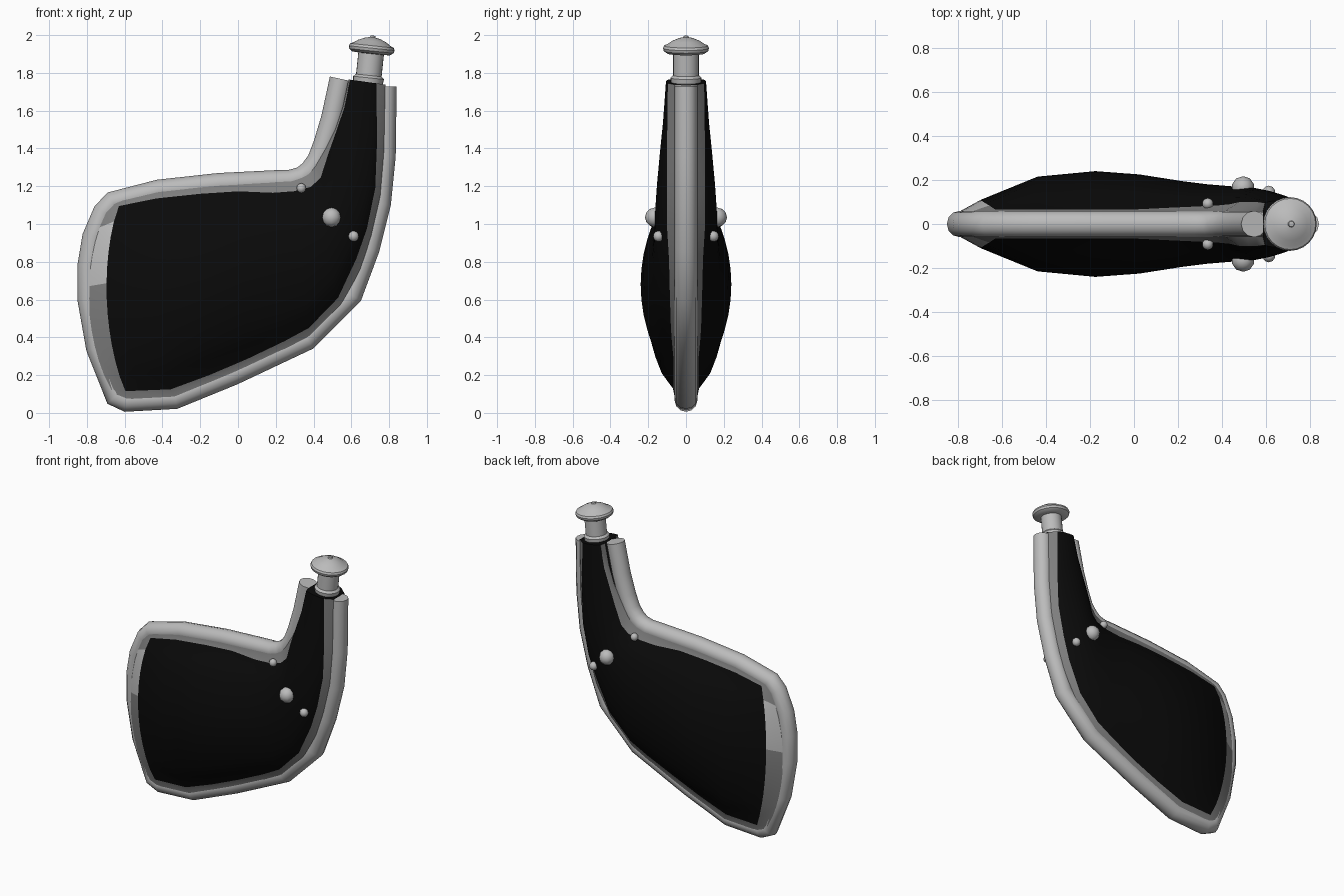
import bpy, bmesh, math
from mathutils import Vector

cube = bpy.data.objects.get("Cube")
if cube:
    bpy.data.objects.remove(cube)


def material(name, value):
    m = bpy.data.materials.new(name)
    m.use_nodes = True
    color = (value, value, value, 1)
    m.diffuse_color = color
    m.node_tree.nodes["Principled BSDF"].inputs["Base Color"].default_value = color
    return m


BLACK = material("black", 0.003)
LIGHT = material("light grey", 0.5)
DARK = material("dark grey", 0.21)


def finish(name, bm, mats, angle=40):
    mesh = bpy.data.meshes.new(name)
    bmesh.ops.recalc_face_normals(bm, faces=bm.faces)
    bm.to_mesh(mesh)
    bm.free()
    ob = bpy.data.objects.new(name, mesh)
    bpy.context.collection.objects.link(ob)
    for m in mats:
        mesh.materials.append(m)
    bpy.ops.object.select_all(action="DESELECT")
    ob.select_set(True)
    bpy.context.view_layer.objects.active = ob
    bpy.ops.object.shade_smooth_by_angle(angle=math.radians(angle))
    return ob


# Body stations: upper edge, lower edge, half thickness, border height,
# upper border width, lower border width, leftward bow
stations = [
    ((-.65, 1.11), (-.62, .075), .058, .058, .05, .05, .155),
    ((-.60, 1.135), (-.56, .07), .11, .066, .04, .045, .115),
    ((-.42, 1.175), (-.335, .08), .215, .066, .04, .045, .06),
    ((-.2, 1.2), (-.15, .155), .24, .066, .04, .045, 0),
    ((0, 1.213), (.05, .24), .225, .066, .04, .045, 0),
    ((.18, 1.225), (.25, .335), .195, .075, .06, .045, 0),
    ((.29, 1.233), (.38, .405), .18, .08, .06, .045, 0),
    ((.37, 1.265), (.54, .565), .17, .085, .07, .045, 0),
    ((.41, 1.31), (.65, .76), .165, .09, .07, .06, 0),
    ((.465, 1.4), (.705, .93), .155, .1, .03, .05, 0),
    ((.515, 1.5), (.755, 1.15), .14, .1, .01, .05, 0),
    ((.555, 1.62), (.775, 1.4), .122, .1, .01, .055, 0),
    ((.585, 1.765), (.782, 1.738), .106, .096, .01, .05, 0),
]
STEPS = 12


def station_points(a, b, h, edge, wa, wb, bow, side):
    a, b = Vector(a), Vector(b)
    ta, tb = wa / (b - a).length, wb / (b - a).length
    for i in range(-1, STEPS + 2):
        u = min(max(i / STEPS, 0), 1)
        t = ta + (1 - ta - tb) * u
        y = edge + (h - edge) * max(math.sin(math.pi * u), 0) ** .65
        if i < 0 or i > STEPS:
            t, y = float(i > 0), .057
        p = a.lerp(b, t)
        x = p.x - bow * max(math.sin(math.pi * t), 0) ** .6
        yield x, side * y, p.y


bm = bmesh.new()
ends = []
for side in (-1, 1):
    rows = [[bm.verts.new(p) for p in station_points(*s, side)] for s in stations]
    ends.append(rows[-1])
    for r, (low, high) in enumerate(zip(rows, rows[1:])):
        for c in range(STEPS + 2):
            f = bm.faces.new((low[c], low[c + 1], high[c + 1], high[c]))
            if r == 0 or c in (0, STEPS + 1):
                mid = f.calc_center_median()
                f.material_index = 1 if r == 0 and .65 < mid.z < 1 else 2
bm.faces.new(ends[0] + ends[1][::-1])
finish("grip_body", bm, (BLACK, LIGHT, DARK), 50)

# Rounded rim that follows the outline and stays open at the neck
path = [(.545, 1.768), (.50, 1.56), (.458, 1.42), (.425, 1.335), (.385, 1.28),
        (.34, 1.245), (.28, 1.228), (.2, 1.225), (-.1, 1.21), (-.42, 1.175),
        (-.66, 1.115), (-.71, 1.06), (-.765, .93), (-.79, .78), (-.79, .6),
        (-.745, .345), (-.648, .09), (-.59, .065), (-.335, .08), (-.03, .205),
        (.365, .39), (.6, .625), (.69, .87), (.75, 1.11), (.775, 1.36), (.78, 1.728)]
curve = bpy.data.curves.new("rim", "CURVE")
curve.dimensions = "3D"
curve.bevel_depth = .06
curve.bevel_resolution = 4
curve.use_fill_caps = True
spline = curve.splines.new("POLY")
spline.points.add(len(path) - 1)
for point, (x, z) in zip(spline.points, path):
    point.co = (x, 0, z, 1)
curve.materials.append(LIGHT)
rim = bpy.data.objects.new("rim", curve)
bpy.context.collection.objects.link(rim)


# Turned knob with collar, neck and domed head
def lathe(name, profile, mat, sides=24):
    bm = bmesh.new()
    verts = [bm.verts.new((r, 0, z)) for r, z in profile]
    edges = [bm.edges.new(pair) for pair in zip(verts, verts[1:])]
    bmesh.ops.spin(bm, geom=verts + edges, axis=(0, 0, 1), cent=(0, 0, 0),
                   angle=math.tau, steps=sides)
    bmesh.ops.remove_doubles(bm, verts=bm.verts, dist=.0005)
    return finish(name, bm, (mat,), 35)


knob = lathe("knob", [(0, -.02), (.078, -.02), (.082, .012), (.072, .022), (.068, .025),
                      (.068, .14), (.1, .142), (.118, .155), (.122, .17), (.116, .183),
                      (.1, .19), (.075, .207), (.04, .222), (.015, .227), (.012, .235),
                      (0, .237)], LIGHT)
knob.location = (.69, 0, 1.762)
knob.rotation_euler.y = math.radians(6)

# Round studs on both sides
studs = {"large_stud": (.495, .165, 1.035, .052), "small_stud": (.612, .145, .935, .029),
         "upper_stud": (.335, .092, 1.19, .026)}
for name, (x, y, z, r) in studs.items():
    for label, side in (("front", -1), ("back", 1)):
        bm = bmesh.new()
        bmesh.ops.create_uvsphere(bm, u_segments=10, v_segments=6, radius=r)
        stud = finish(label + "_" + name, bm, (LIGHT,), 60)
        stud.location = (x, side * y, z)
